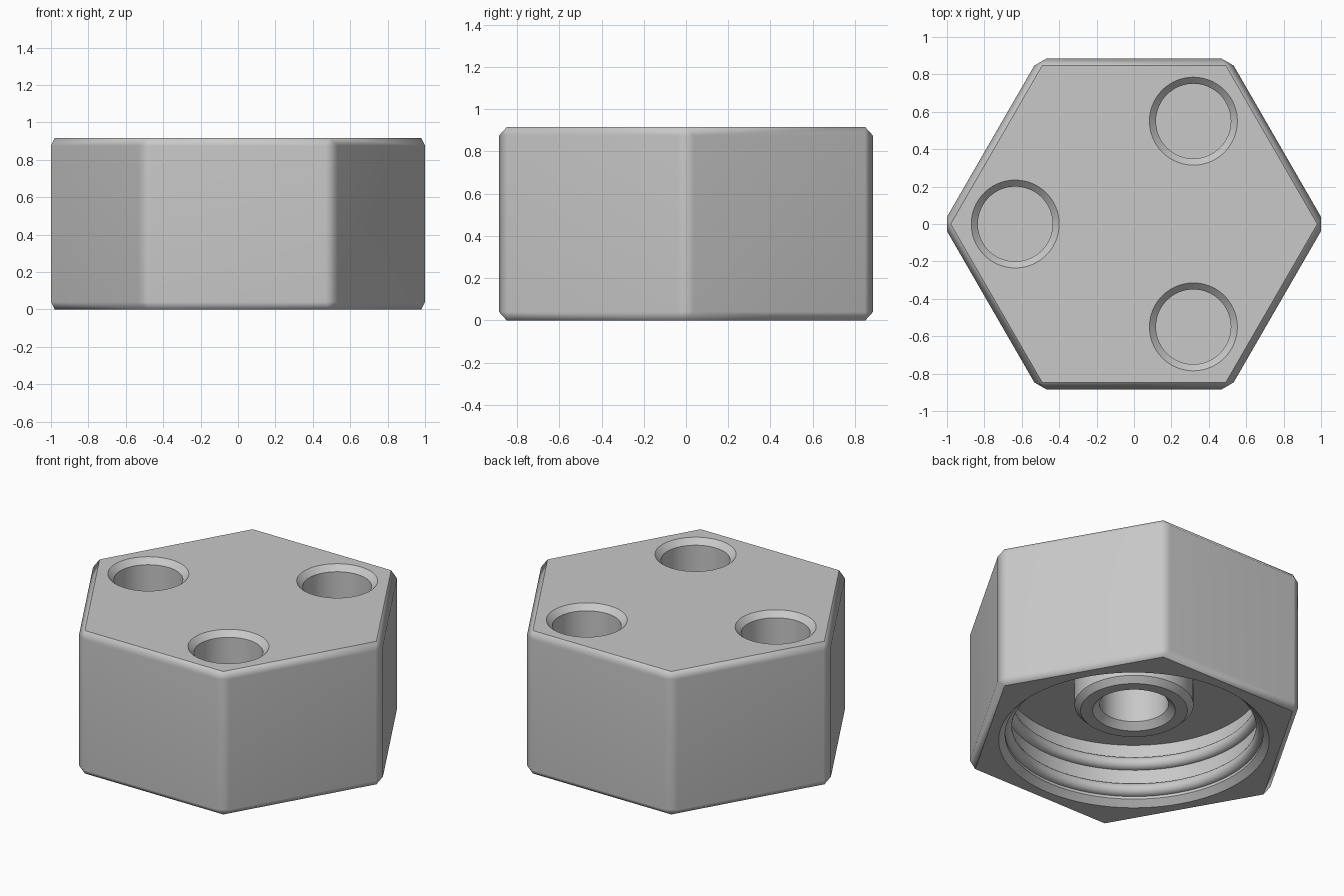
import bpy, bmesh
from math import pi, cos, sin, radians

cube = bpy.data.objects.get("Cube")
if cube:
    bpy.data.objects.remove(cube)

HEIGHT, BEVEL = 0.915, 0.04
SIDES = 96

grey = bpy.data.materials.new("plain grey")
grey.use_nodes = True
colour = (0.58, 0.58, 0.58, 1)
grey.diffuse_color = colour
grey.node_tree.nodes["Principled BSDF"].inputs["Base Color"].default_value = colour


def make_object(name, bm):
    bmesh.ops.recalc_face_normals(bm, faces=bm.faces)
    mesh = bpy.data.meshes.new(name)
    bm.to_mesh(mesh)
    bm.free()
    obj = bpy.data.objects.new(name, mesh)
    bpy.context.collection.objects.link(obj)
    mesh.materials.append(grey)
    return obj


def turned(name, profile, x=0, y=0):
    """Solid of revolution about a vertical axis, from (radius, height) points."""
    bm = bmesh.new()
    verts = [bm.verts.new((r, 0, z)) for r, z in profile]
    edges = [bm.edges.new(pair) for pair in zip(verts, verts[1:])]
    bmesh.ops.spin(bm, geom=verts + edges, cent=(0, 0, 0), axis=(0, 0, 1),
                   angle=2 * pi, steps=SIDES, use_duplicate=False)
    bmesh.ops.remove_doubles(bm, verts=bm.verts, dist=0.0001)
    bmesh.ops.translate(bm, verts=bm.verts, vec=(x, y, 0))
    return make_object(name, bm)


# Hexagonal body: sharp hexagons at the ends, clipped corners in between
bm = bmesh.new()
for i in range(6):
    a = radians(60 * i)
    for z in (0, HEIGHT):
        bm.verts.new((0.98 * cos(a), 0.98 * sin(a), z))
    for z in (BEVEL, HEIGHT - BEVEL):
        for s in (-0.038, 0.038):
            bm.verts.new((cos(a) - s * sin(a), sin(a) + s * cos(a), z))
bmesh.ops.convex_hull(bm, input=bm.verts)
bmesh.ops.dissolve_limit(bm, angle_limit=radians(1), verts=bm.verts, edges=bm.edges)
body = make_object("hex_cap_body", bm)


# Cavity with two rounded ridges on its wall and a bored boss in the middle
def ridge(z, wall=0.748, size=0.04, steps=10):
    angles = [pi * k / steps for k in range(steps + 1)]
    return [(wall - size * sin(a), z - size * cos(a)) for a in angles]


cavity = [(0, -0.05), (0.835, -0.05), (0.748, 0.037)]
cavity += ridge(0.094) + ridge(0.27) + [(0.748, 0.397)]
boss = [(0.345, 0.397), (0.345, 0.235), (0.31, 0.2), (0.24, 0.2),
        (0.2, 0.24), (0.2, 0.6), (0, 0.6)]
cutters = [turned("cavity_cutter", cavity + boss)]

# Three chamfered blind holes in the top
for i in range(3):
    a = radians(60 + 120 * i)
    hole = [(0, 0.96), (0.28, 0.96), (0.2, 0.88), (0.2, 0.56), (0, 0.56)]
    cutters.append(turned("hole_cutter", hole, 0.635 * cos(a), 0.635 * sin(a)))

bpy.ops.object.select_all(action="DESELECT")
bpy.context.view_layer.objects.active = body
body.select_set(True)
for cutter in cutters:
    cutter.hide_render = True
    mod = body.modifiers.new("cut", "BOOLEAN")
    mod.operation = "DIFFERENCE"
    mod.solver = "EXACT"
    mod.object = cutter
    bpy.ops.object.modifier_apply(modifier=mod.name)
for cutter in cutters:
    bpy.data.objects.remove(cutter)

# Softened corner strips, with the large faces kept flat
bpy.ops.object.shade_smooth_by_angle(angle=radians(35))
weighted = body.modifiers.new("weighted normals", "WEIGHTED_NORMAL")
weighted.keep_sharp = True
